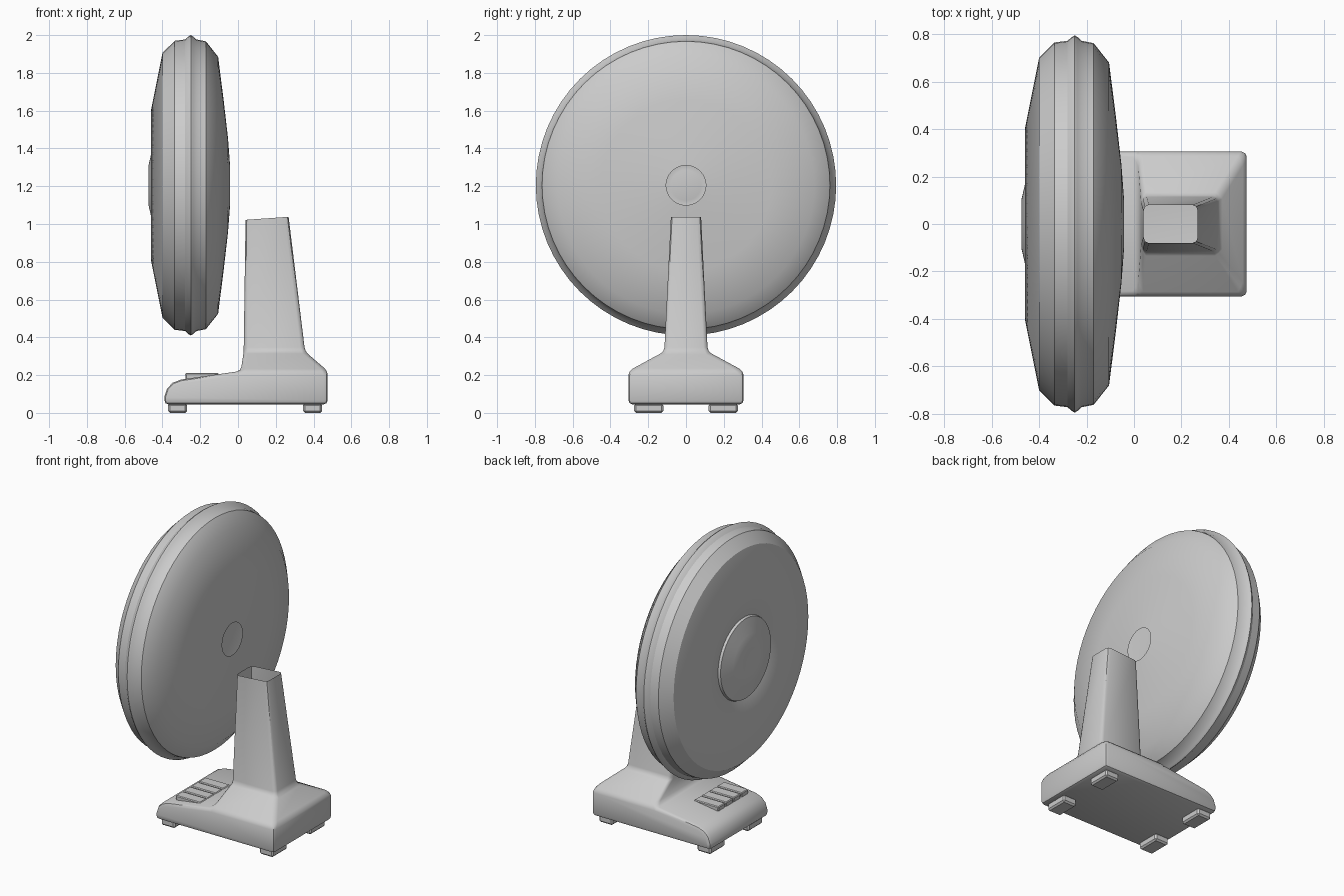
import bpy, bmesh, math

if "Cube" in bpy.data.objects:
    bpy.data.objects.remove(bpy.data.objects["Cube"])

AXIS_Z = 1.205   # height of the fan's axis


def make(name, bm, angle=30, bevel=0, segments=2):
    bmesh.ops.recalc_face_normals(bm, faces=bm.faces[:])
    mesh = bpy.data.meshes.new(name)
    bm.to_mesh(mesh)
    bm.free()
    ob = bpy.data.objects.new(name, mesh)
    bpy.context.collection.objects.link(ob)
    bpy.ops.object.select_all(action='DESELECT')
    ob.select_set(True)
    bpy.context.view_layer.objects.active = ob
    if bevel:
        m = ob.modifiers.new("bevel", 'BEVEL')
        m.width, m.segments = bevel, segments
        m.limit_method, m.angle_limit = 'ANGLE', math.radians(32)
        bpy.ops.object.modifier_apply(modifier="bevel")
    bpy.ops.object.shade_smooth_by_angle(angle=math.radians(angle))
    return ob


def revolve(name, profile, angle=30, steps=64):
    """Spin (x, radius) points about the fan's axis."""
    bm = bmesh.new()
    vs = [bm.verts.new((x, 0, AXIS_Z + r)) for x, r in profile]
    es = [bm.edges.new(p) for p in zip(vs, vs[1:])]
    bmesh.ops.spin(bm, geom=vs + es, cent=(0, 0, AXIS_Z), axis=(1, 0, 0),
                   angle=math.tau, steps=steps, use_duplicate=False)
    bmesh.ops.remove_doubles(bm, verts=bm.verts[:], dist=1e-4)
    return make(name, bm, angle)


def prism(bm, profile, y0, y1):
    """Extrude an (x, z) outline along y; returns the side faces."""
    a = [bm.verts.new((x, y0, z)) for x, z in profile]
    b = [bm.verts.new((x, y1, z)) for x, z in profile]
    bm.faces.new(a)
    bm.faces.new(b[::-1])
    n = len(a)
    return [bm.faces.new((a[i], b[i], b[(i + 1) % n], a[(i + 1) % n])) for i in range(n)]


# Fan housing: dished front, centre rim bead, back shell with an open shaft hole
revolve("fan_housing", [
    (-0.42, 0.267), (-0.46, 0.40), (-0.40, 0.70), (-0.335, 0.765), (-0.28, 0.772),
    (-0.262, 0.788), (-0.25, 0.795), (-0.238, 0.788), (-0.22, 0.772), (-0.17, 0.762),
    (-0.105, 0.68), (-0.076, 0.45), (-0.053, 0.25), (-0.042, 0.105)], 32)

# Hub badge: shallow dome with a dimple
revolve("front_hub", [
    (-0.42, 0.267), (-0.435, 0.262), (-0.46, 0.165), (-0.475, 0.10),
    (-0.473, 0.08), (-0.462, 0)], 35)

# Base with the column grown out of its rear top face
bm = bmesh.new()
outline = [(-0.39, 0.045), (-0.39, 0.085), (-0.375, 0.13), (-0.345, 0.16), (-0.30, 0.177),
           (0.015, 0.222), (0.475, 0.222), (0.475, 0.045)]
face = prism(bm, outline, -0.305, 0.305)[5]
for front, back, half in [((0.03, 0.325), (0.355, 0.325), 0.115),
                          ((0.04, 1.022), (0.268, 1.038), 0.08)]:
    mid = face.calc_center_median().x
    face = bmesh.ops.extrude_discrete_faces(bm, faces=[face])['faces'][0]
    for v in face.verts:
        x, z = front if v.co.x < mid else back
        v.co = (x, math.copysign(half, v.co.y), z)
bmesh.ops.delete(bm, geom=[face], context='FACES_ONLY')
make("base_and_column", bm, 40, 0.022)

# Four wedge-shaped push buttons
for i in range(4):
    bm = bmesh.new()
    y = -0.215 + i * 0.08
    prism(bm, [(-0.275, 0.165), (-0.28, 0.21), (-0.10, 0.21), (-0.10, 0.19)],
          y - 0.036, y + 0.036)
    make(f"button_{i + 1}", bm, 30, 0.005, 1)

# Feet
for x in (-0.32, 0.395):
    for y in (-0.197, 0.197):
        bm = bmesh.new()
        prism(bm, [(x - 0.05, 0), (x + 0.05, 0), (x + 0.05, 0.05), (x - 0.05, 0.05)],
              y - 0.077, y + 0.077)
        make(f"foot_{'front' if x < 0 else 'rear'}_{'a' if y < 0 else 'b'}", bm, 30, 0.01, 1)
